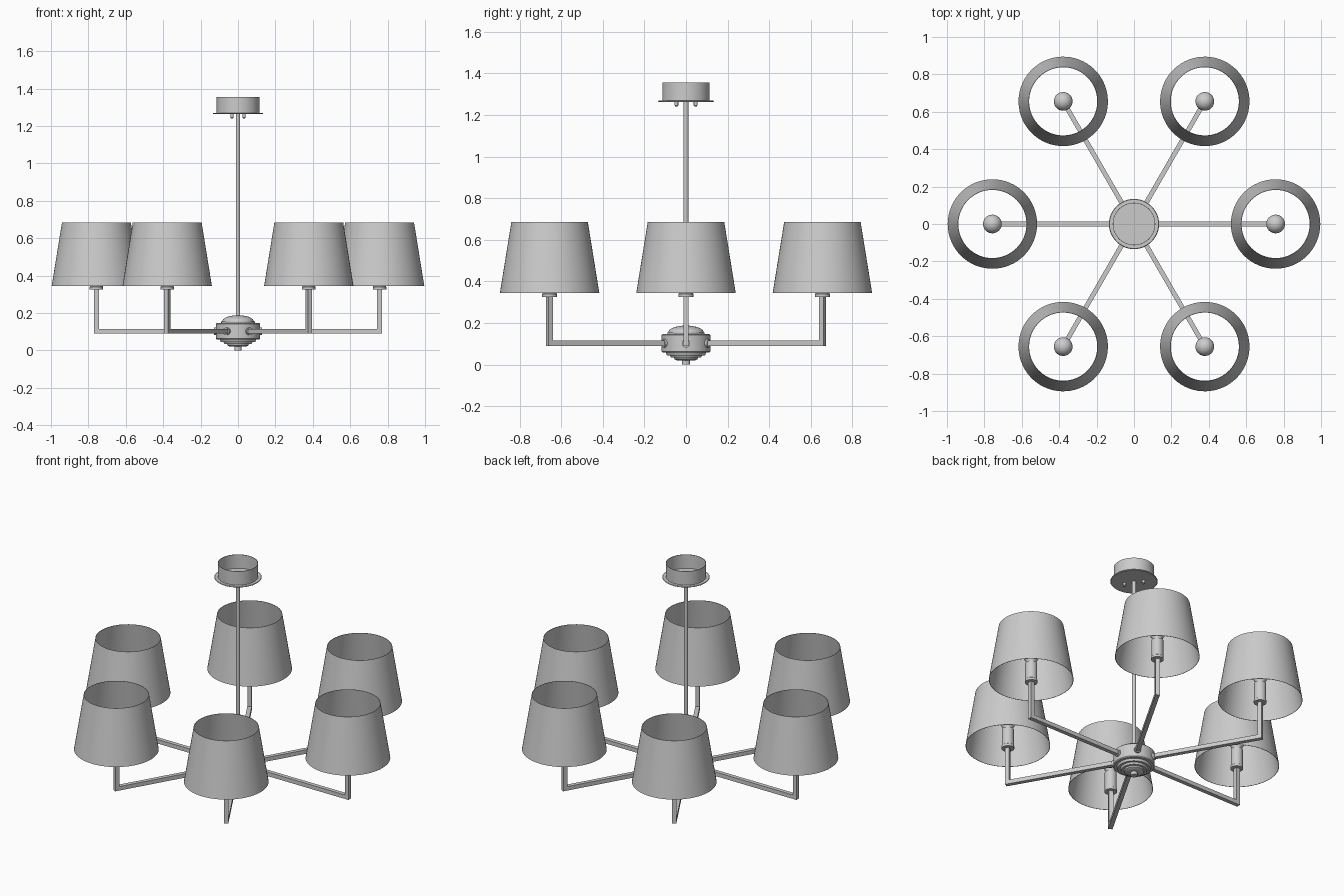
import bpy, bmesh, math
from mathutils import Matrix, Vector

if "Cube" in bpy.data.objects:
    bpy.data.objects.remove(bpy.data.objects["Cube"])

ARM_R = 0.757


def finish(name, bm, mat=Matrix()):
    bmesh.ops.recalc_face_normals(bm, faces=bm.faces[:])
    for f in bm.faces:
        f.smooth = True
    for e in bm.edges:
        e.smooth = len(e.link_faces) == 2 and e.calc_face_angle(0) < math.radians(32)
    me = bpy.data.meshes.new(name)
    bm.to_mesh(me)
    bm.free()
    ob = bpy.data.objects.new(name, me)
    ob.matrix_world = mat
    bpy.context.collection.objects.link(ob)
    return ob


def lathe(name, profile, mat=Matrix(), n=48, closed=False):
    """Revolve (radius, z) points around z."""
    bm = bmesh.new()
    vs = [bm.verts.new((r, 0, z)) for r, z in profile]
    pairs = list(zip(vs, vs[1:])) + ([(vs[-1], vs[0])] if closed else [])
    es = [bm.edges.new(p) for p in pairs]
    bmesh.ops.spin(bm, geom=vs + es, cent=(0, 0, 0), axis=(0, 0, 1),
                   angle=2 * math.pi, steps=n, use_merge=True)
    bmesh.ops.remove_doubles(bm, verts=bm.verts[:], dist=1e-5)
    return finish(name, bm, mat)


def rod(name, r, z0, z1, mat=Matrix(), n=24):
    return lathe(name, [(0, z0), (r, z0), (r, z1), (0, z1)], mat, n)


def prism(name, outline, width, mat):
    """Extrude an (x, z) outline along y."""
    bm = bmesh.new()
    f = bm.faces.new([bm.verts.new((x, -width / 2, z)) for x, z in outline])
    ext = bmesh.ops.extrude_face_region(bm, geom=[f])
    bmesh.ops.translate(bm, vec=(0, width, 0),
                        verts=[v for v in ext["geom"] if isinstance(v, bmesh.types.BMVert)])
    return finish(name, bm, mat)


# Central hub: domed cap, drum and stepped underside
dome = [(0.085 * math.cos(a), 0.155 + 0.033 * math.sin(a))
        for a in [math.radians(d) for d in range(0, 91, 10)]]
lathe("hub", [(0, 0.02), (0.045, 0.02), (0.055, 0.026), (0.058, 0.034),
              (0.072, 0.034), (0.078, 0.045), (0.092, 0.045), (0.097, 0.058),
              (0.112, 0.058), (0.117, 0.063), (0.117, 0.142), (0.112, 0.147),
              (0.09, 0.147), (0.09, 0.155)] + dome)
rod("finial", 0.019, 0.0, 0.024)

# Stem and ceiling canopy (open cup on a flange)
rod("stem", 0.012, 0.18, 1.268)
lathe("canopy", [(0, 1.263), (0.131, 1.263), (0.134, 1.266), (0.131, 1.27),
                 (0.114, 1.27), (0.114, 1.355), (0.111, 1.355), (0.111, 1.27), (0, 1.27)])
for i, s in enumerate((-1, 1)):
    m = Matrix.Translation((s * 0.032, -s * 0.046, 0))
    lathe(f"canopy_screw_{i}", [(0, 1.24), (0.006, 1.242), (0.009, 1.246),
                                (0.009, 1.265), (0, 1.265)], m, 16)

# Six arms, each with collar, socket, bulb and shade
h = 0.0125
elbow = [(0.1, 0.09), (ARM_R + h, 0.09), (ARM_R + h, 0.33),
         (ARM_R - h, 0.33), (ARM_R - h, 0.115), (0.1, 0.115)]
bulb = [(0, 0.44), (0.025, 0.44), (0.028, 0.46)]
bulb += [(0.05 * math.cos(a), 0.51 + 0.05 * math.sin(a))
         for a in [math.radians(d) for d in range(-40, 91, 10)]]
for i in range(6):
    turn = Matrix.Rotation(i * math.pi / 3, 4, 'Z')
    at = turn @ Matrix.Translation((ARM_R, 0, 0))
    prism(f"arm_{i}", elbow, 2 * h, turn)
    side = turn @ Matrix.Translation((0, 0, 0.1025)) @ Matrix.Rotation(math.pi / 2, 4, 'Y')
    rod(f"arm_collar_{i}", 0.02, 0.1, 0.127, side)
    lathe(f"socket_{i}", [(0, 0.326), (0.036, 0.326), (0.036, 0.34), (0.034, 0.342),
                          (0.034, 0.45), (0, 0.45)], at, 32)
    lathe(f"bulb_{i}", bulb, at, 32)
    lathe(f"lamp_shade_{i}", [(0.239, 0.345), (0.184, 0.685), (0.182, 0.685), (0.237, 0.345)],
          at, 64, closed=True)
